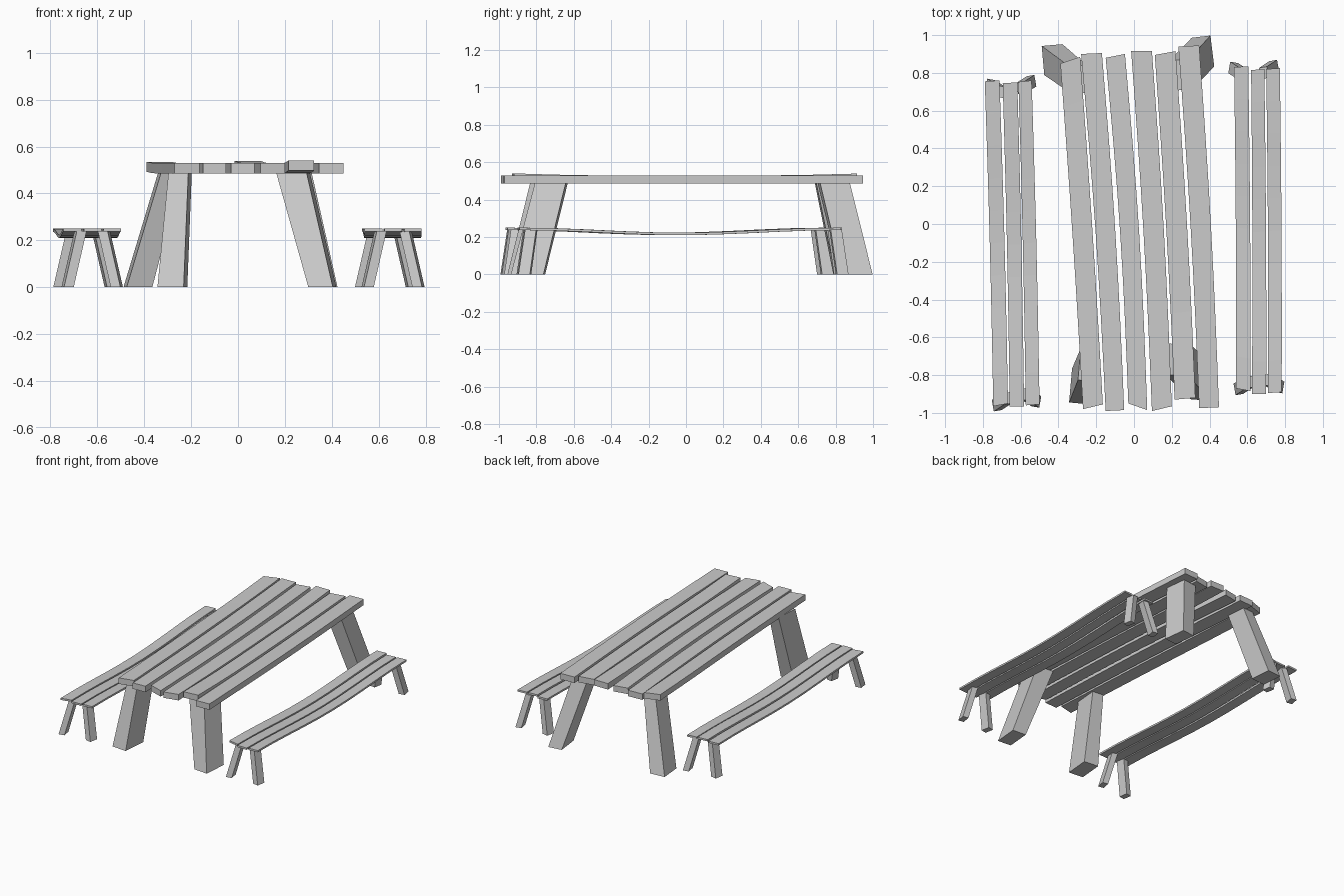
import bpy, bmesh, math
from mathutils import Matrix, Vector

if "Cube" in bpy.data.objects:
    bpy.data.objects.remove(bpy.data.objects["Cube"])


def loft(name, rings):
    """Closed solid from a list of four-corner rings."""
    bm = bmesh.new()
    loops = [[bm.verts.new(p) for p in ring] for ring in rings]
    for a, b in zip(loops, loops[1:]):
        for i in range(4):
            j = (i + 1) % 4
            bm.faces.new((a[i], a[j], b[j], b[i]))
    bm.faces.new(loops[0])
    bm.faces.new(loops[-1])
    bmesh.ops.recalc_face_normals(bm, faces=bm.faces)
    mesh = bpy.data.meshes.new(name)
    bm.to_mesh(mesh)
    bm.free()
    obj = bpy.data.objects.new(name, mesh)
    bpy.context.collection.objects.link(obj)
    return obj


def plank(name, front, back, z0, z1, bow=0.0, sag=0.0, lift_f=0.0, lift_b=0.0, n=8):
    """front/back = (x left, x right, y left, y right) of each end."""
    rings = []
    for i in range(n + 1):
        t = i / n
        xl, xr, yl, yr = [a + (b - a) * t for a, b in zip(front, back)]
        dx = bow * math.sin(math.pi * t)
        dz = -sag * (1 - math.cos(2 * math.pi * t)) / 2
        dz += lift_f * max(0, 1 - t * 5) + lift_b * max(0, t * 5 - 4)
        rings.append([(xl + dx, yl, z0 + dz), (xr + dx, yr, z0 + dz),
                      (xr + dx, yr, z1 + dz), (xl + dx, yl, z1 + dz)])
    return loft(name, rings)


def leg(name, foot, top, foot_size, top_size, height, angle):
    """Splayed leg: rotated rectangle at the floor lofted to one at the top."""
    rings = []
    rot = Matrix.Rotation(math.radians(angle), 3, 'Z')
    for (cx, cy), (w, d), z in ((foot, foot_size, 0), (top, top_size, height)):
        rings.append([Vector((cx, cy, z)) + rot @ Vector((sx * w / 2, sy * d / 2, 0))
                      for sx, sy in ((-1, -1), (1, -1), (1, 1), (-1, 1))])
    return loft(name, rings)


# Table top: six uneven planks (front end, back end, bow, front lift, back lift)
table = [
    ((-.27, -.165, -.98, -.955), (-.39, -.285, .85, .885), .005, 0, .006),
    ((-.15, -.052, -.99, -.985), (-.28, -.17, .90, .905), .012, 0, 0),
    ((-.03, .07, -.95, -.985), (-.15, -.048, .88, .90), .016, 0, 0),
    ((.095, .20, -.99, -.965), (-.015, .095, .915, .915), .01, 0, .01),
    ((.215, .325, -.93, -.92), (.11, .22, .895, .915), .008, .011, 0),
    ((.345, .45, -.975, -.97), (.235, .345, .94, .945), .01, 0, 0),
]
for i, (f, b, bow, lf, lb) in enumerate(table):
    plank(f"table_plank_{i + 1}", f, b, .486, .529, bow, 0, lf, lb)

# Table legs
leg("table_leg_back_left", (-.427, .87), (-.29, .765), (.11, .155), (.09, .145), .488, 5)
leg("table_leg_front_left", (-.28, -.86), (-.247, -.745), (.112, .18), (.085, .17), .488, -5)
leg("table_leg_back_right", (.365, .91), (.25, .79), (.10, .165), (.11, .16), .488, 7)
leg("table_leg_front_right", (.36, -.845), (.235, -.72), (.105, .175), (.13, .165), .488, -5)

# Benches: three sagging planks and four splayed legs each
benches = {
    "left": ([((-.745, -.667, -.965, -.95), (-.79, -.712, .755, .76)),
              ((-.658, -.582, -.965, -.965), (-.695, -.618, .745, .75)),
              ((-.573, -.50, -.96, -.955), (-.612, -.542, .752, .76))],
             [(-.762, .735), (-.543, .755), (-.727, -.958), (-.517, -.938)]),
    "right": ([((.54, .617, -.87, -.885), (.53, .605, .83, .835)),
               ((.625, .70, -.90, -.90), (.62, .69, .815, .82)),
               ((.71, .782, -.895, -.89), (.70, .772, .82, .825))],
              [(.525, .825), (.742, .835), (.553, -.872), (.77, -.862)]),
}
for side, (planks, feet) in benches.items():
    for i, (f, b) in enumerate(planks):
        plank(f"{side}_bench_plank_{i + 1}", f, b, .237, .25, .004, .027, n=10)
    mid = sum(p[0] for p in feet) / 4
    for i, (x, y) in enumerate(feet):
        sx = 1 if x > mid else -1
        sy = 1 if y > 0 else -1
        leg(f"{side}_bench_leg_{i + 1}", (x, y), (x - sx * .055, y - sy * .035),
            (.042, .062), (.042, .06), .239, sx * sy * 10)
